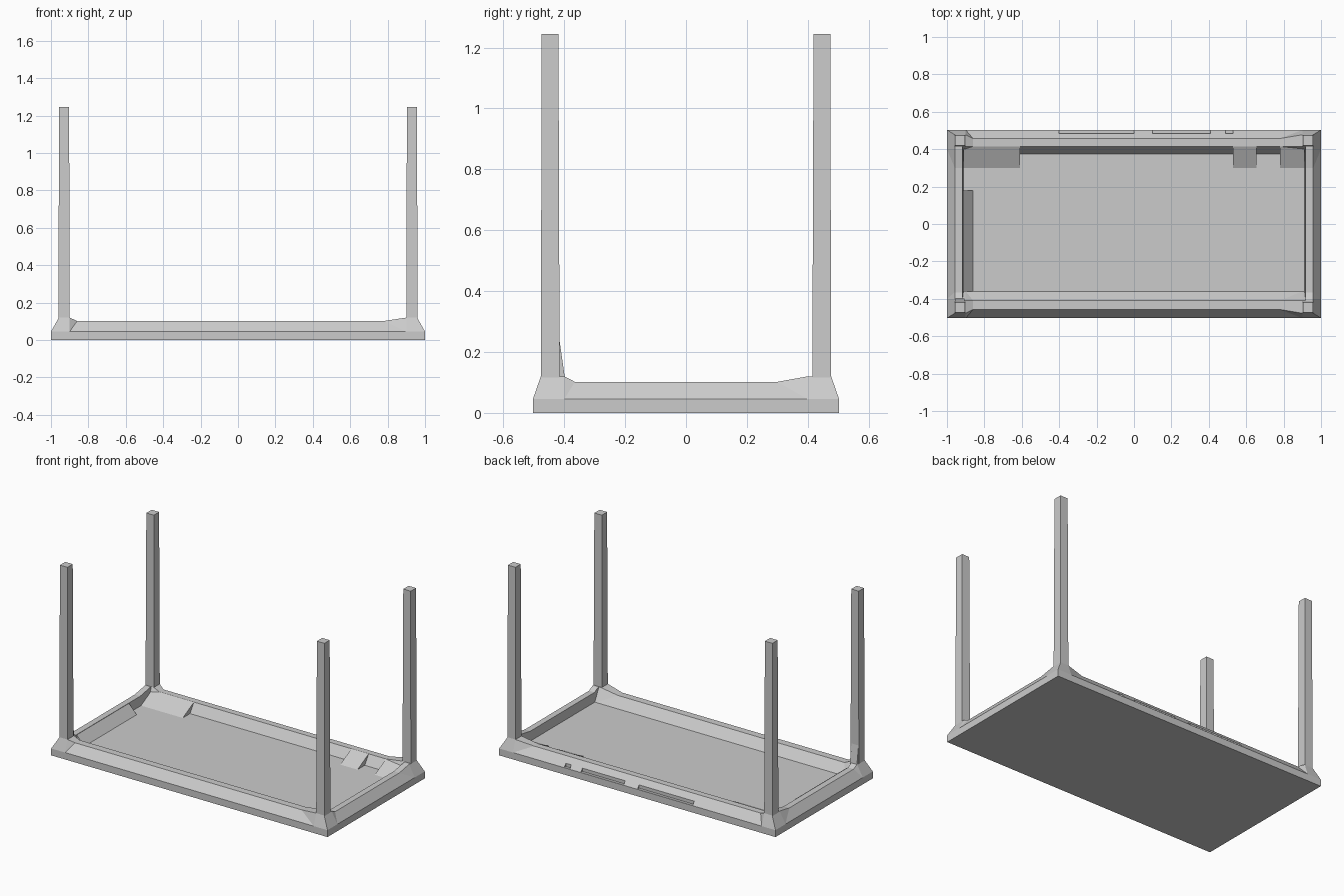
import bpy, bmesh

if "Cube" in bpy.data.objects:
    bpy.data.objects.remove(bpy.data.objects["Cube"])

FLOOR, RAIL, PAD = 0.042, 0.102, 0.12


def make_object(name, bm):
    bmesh.ops.recalc_face_normals(bm, faces=bm.faces)
    me = bpy.data.meshes.new(name)
    bm.to_mesh(me)
    bm.free()
    ob = bpy.data.objects.new(name, me)
    bpy.context.collection.objects.link(ob)
    return ob


def prism(name, start, end):
    """Solid between two matching end outlines."""
    bm = bmesh.new()
    a = [bm.verts.new(p) for p in start]
    b = [bm.verts.new(p) for p in end]
    bm.faces.new(a)
    bm.faces.new(b)
    for i in range(len(a)):
        j = (i + 1) % len(a)
        bm.faces.new((a[i], a[j], b[j], b[i]))
    return make_object(name, bm)


def box(name, x0, x1, y0, y1, z0, z1):
    rect = [(x0, y0), (x1, y0), (x1, y1), (x0, y1)]
    return prism(name, [(*p, z0) for p in rect], [(*p, z1) for p in rect])


def ring(hx, y0, y1, z, lift=0.0, flare=0.0):
    """Loop with five points per corner; corners may rise and flare out."""
    xl, xr, yf, yb = -0.86, 0.78, -0.365, 0.30      # ends of the corner ramps
    zc = z + lift
    front, back = y0 - flare, y1 + flare
    return [
        (-hx, yf, z), (-hx, -0.40, zc), (-hx, front, zc), (-0.90, front, zc), (xl, y0, z),
        (xr, y0, z), (0.90, front, zc), (hx, front, zc), (hx, -0.40, zc), (hx, yf, z),
        (hx, yb, z), (hx, 0.40, zc), (hx, back, zc), (0.90, back, zc), (xr, y1, z),
        (xl, y1, z), (-0.90, back, zc), (-hx, back, zc), (-hx, 0.40, zc), (-hx, yb, z)]


# Tray base: bevelled rails around a sunken floor
loops = [ring(1.0, -0.503, 0.503, 0),
         ring(1.0, -0.503, 0.503, 0.045),
         ring(0.958, -0.457, 0.457, RAIL, PAD - RAIL, 0.02),
         ring(0.918, -0.41, 0.415, RAIL, PAD - RAIL),
         ring(0.912, -0.36, 0.375, FLOOR)]
bm = bmesh.new()
vs = [[bm.verts.new(p) for p in loop] for loop in loops]
for lo, hi in zip(vs, vs[1:]):
    for i in range(len(lo)):
        j = (i + 1) % len(lo)
        bm.faces.new((lo[i], lo[j], hi[j], hi[i]))
bm.faces.new(vs[0])
bm.faces.new(vs[-1])
bmesh.ops.triangulate(bm, faces=bm.faces)
base = make_object("tray_base", bm)

# Shallow notches along the back rail
for x0, x1 in ((-0.40, 0.0), (0.10, 0.41), (0.49, 0.53)):
    cutter = box("notch_cutter", x0, x1, 0.485, 0.60, 0.046, 0.2)
    cutter.hide_render = True
    mod = base.modifiers.new("notch", "BOOLEAN")
    mod.operation = 'DIFFERENCE'
    mod.solver = 'EXACT'
    mod.object = cutter
    bpy.context.view_layer.objects.active = base
    bpy.ops.object.modifier_apply(modifier=mod.name)
    bpy.data.objects.remove(cutter)

# Corner posts, slightly tapered
for sx, side in ((-1, "left"), (1, "right")):
    for sy, end in ((-1, "front"), (1, "back")):
        def outline(xi, xo, yi, yo, z):
            return [(sx * x, sy * y, z) for x, y in
                    ((xi, yi), (xo, yi), (xo, yo), (xi, yo))]
        prism(f"{end}_{side}_post", outline(0.90, 0.96, 0.415, 0.477, 0.09),
              outline(0.903, 0.957, 0.419, 0.474, 1.245))

# Sloping blocks against the back rail
for x0, x1 in ((-0.912, -0.61), (0.53, 0.655), (0.78, 0.912)):
    tri = [(0.30, FLOOR - 0.01), (0.30, FLOOR), (0.416, RAIL), (0.416, FLOOR - 0.01)]
    prism("back_ramp", [(x0, *p) for p in tri], [(x1, *p) for p in tri])

# Sloping block against the left rail
tri = [(-0.915, FLOOR - 0.01), (-0.86, FLOOR - 0.01), (-0.86, FLOOR), (-0.915, RAIL)]
prism("left_ramp", [(x, -0.36, z) for x, z in tri], [(x, 0.18, z) for x, z in tri])

# Small brace at the foot of the front left post
tri = [(-0.42, 0.10), (-0.398, 0.115), (-0.418, 0.255)]
prism("post_brace", [(-0.958, *p) for p in tri], [(-0.907, *p) for p in tri])
